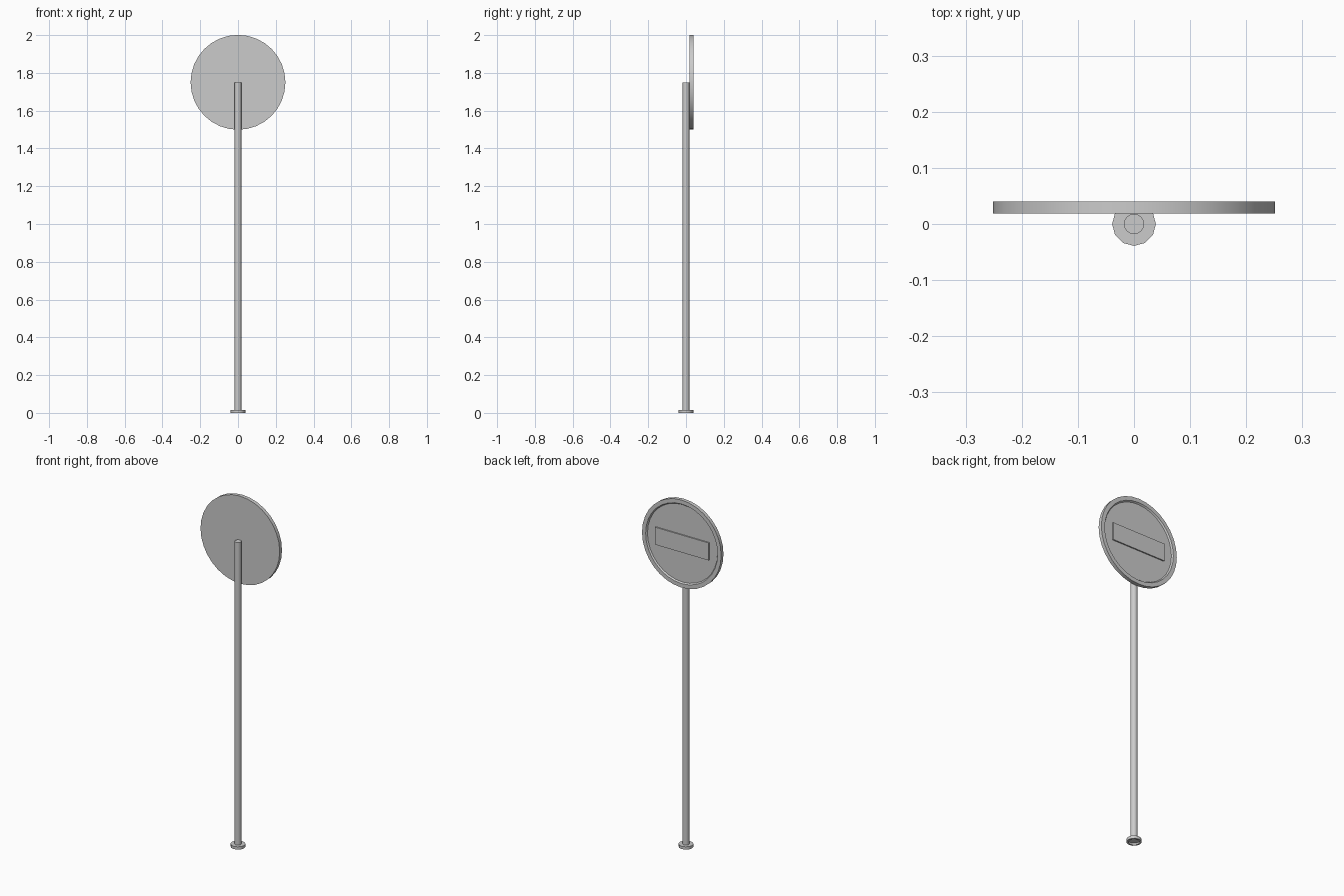
import bpy, bmesh, math

if "Cube" in bpy.data.objects:
    bpy.data.objects.remove(bpy.data.objects["Cube"])


def lathe(name, profile, sides, loc=(0, 0, 0), rot=(0, 0, 0)):
    """Revolve (radius, height) points around z; radius 0 closes with a cap."""
    bm = bmesh.new()
    rings = []
    for r, h in profile:
        rings.append([bm.verts.new((r * math.cos(2 * math.pi * i / sides),
                                    r * math.sin(2 * math.pi * i / sides), h))
                      for i in range(sides)])
    for a, b in zip(rings, rings[1:]):
        for i in range(sides):
            j = (i + 1) % sides
            bm.faces.new((a[i], a[j], b[j], b[i]))
    bm.faces.new(rings[0][::-1])
    bm.faces.new(rings[-1])
    bmesh.ops.recalc_face_normals(bm, faces=bm.faces)
    me = bpy.data.meshes.new(name)
    bm.to_mesh(me)
    bm.free()
    ob = bpy.data.objects.new(name, me)
    ob.location, ob.rotation_euler = loc, rot
    bpy.context.collection.objects.link(ob)
    bpy.ops.object.select_all(action='DESELECT')
    ob.select_set(True)
    bpy.context.view_layer.objects.active = ob
    bpy.ops.object.shade_smooth_by_angle(angle=math.radians(40))
    return ob


# Round post and its foot flange, hollow underneath
lathe("post", [(0.018, 0.008), (0.018, 1.75)], 16)
lathe("foot_flange", [(0.018, 0.010), (0.030, 0.010), (0.030, 0.0),
                      (0.039, 0.0), (0.039, 0.016), (0.018, 0.016)], 12)

# Sign disc with raised rim and bevelled recess, facing +y
lathe("sign_disc", [(0.251, 0.0), (0.251, 0.021), (0.228, 0.021), (0.222, 0.013)],
      32, (0, 0.019, 1.75), (-math.pi / 2, 0, 0))

# Raised bar across the sign face
bpy.ops.mesh.primitive_cube_add(size=1, location=(0, 0.034, 1.75))
bar = bpy.context.object
bar.name = "sign_bar"
bar.scale = (0.34, 0.010, 0.10)
